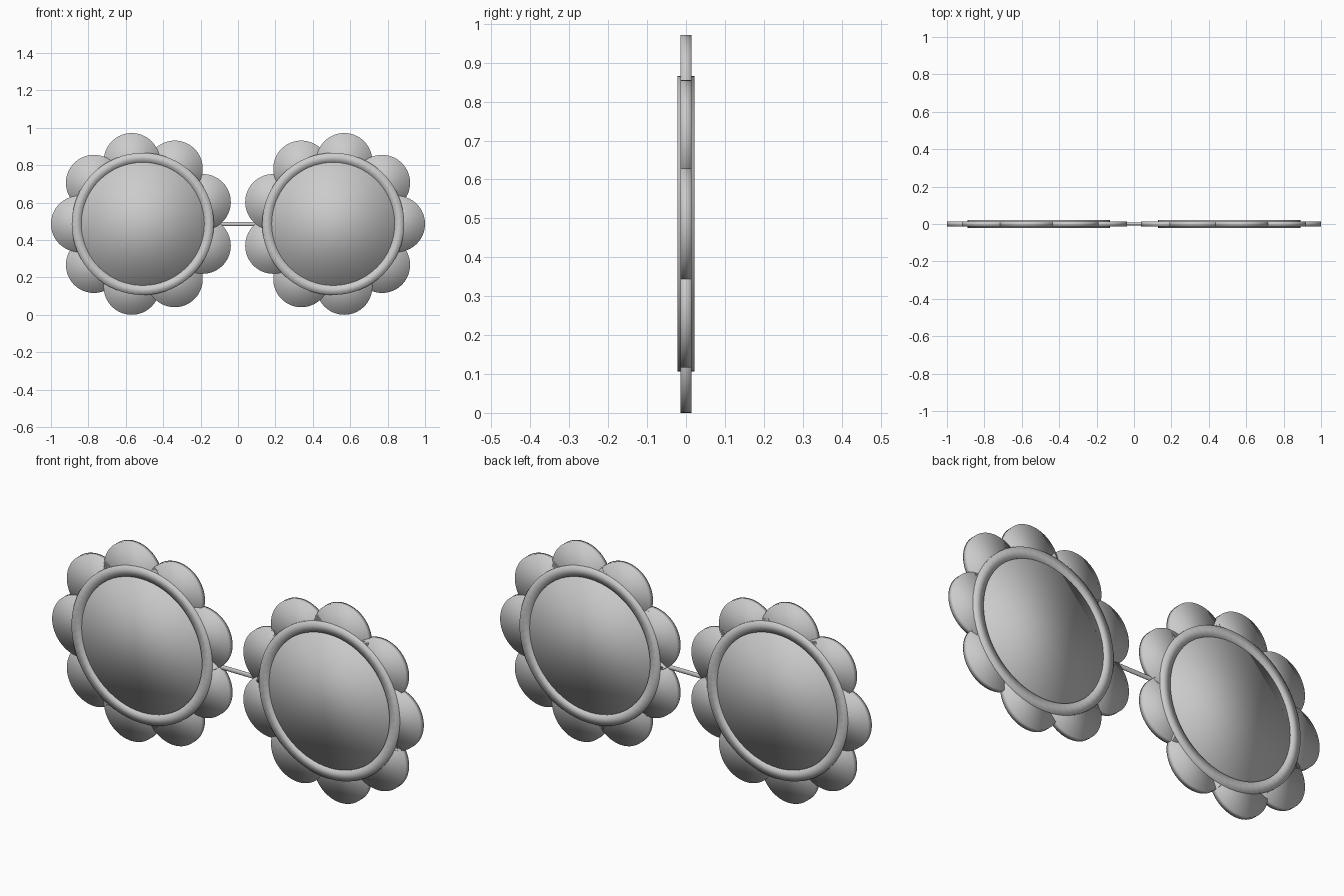
import bpy, bmesh
from math import sin, cos, pi, radians

if "Cube" in bpy.data.objects:
    bpy.data.objects.remove(bpy.data.objects["Cube"])

CX, CZ = 0.509, 0.486      # lens centre
SEG = 64


def finish(bm, name):
    bmesh.ops.recalc_face_normals(bm, faces=bm.faces)
    me = bpy.data.meshes.new(name)
    bm.to_mesh(me)
    bm.free()
    for p in me.polygons:
        p.use_smooth = True
    ob = bpy.data.objects.new(name, me)
    bpy.context.collection.objects.link(ob)
    return ob


def disc(name, x, z, radius, half):
    """Flat round plate facing -y, softly shaded across its edge."""
    bm = bmesh.new()
    loops = [[bm.verts.new((x + radius * cos(2 * pi * i / SEG), y,
                            z + radius * sin(2 * pi * i / SEG)))
              for i in range(SEG)] for y in (-half, half)]
    bm.faces.new(loops[0])
    bm.faces.new(loops[1][::-1])
    for i in range(SEG):
        j = (i + 1) % SEG
        bm.faces.new((loops[0][i], loops[1][i], loops[1][j], loops[0][j]))
    return finish(bm, name)


def ring(name, x, z, outer, inner, half):
    """Band with a rectangular cross-section."""
    profile = [(outer, -half), (outer, half), (inner, half), (inner, -half)]
    bm = bmesh.new()
    loops = [[bm.verts.new((x + r * cos(2 * pi * i / SEG), y,
                            z + r * sin(2 * pi * i / SEG)))
              for r, y in profile] for i in range(SEG)]
    for i in range(SEG):
        a, b = loops[i], loops[(i + 1) % SEG]
        for k in range(4):
            m = (k + 1) % 4
            bm.faces.new((a[k], a[m], b[m], b[k]))
    return finish(bm, name)


for side, label in ((-1, "left"), (1, "right")):
    x = side * CX
    # round lens and its rim
    disc(f"{label}_lens", x, CZ, 0.332, 0.016)
    ring(f"{label}_rim", x, CZ, 0.380, 0.329, 0.022)
    # nine petals, the first pointing outwards
    for i in range(9):
        a = radians(40 * i)
        disc(f"{label}_petal_{i + 1}", x + side * 0.341 * cos(a),
             CZ + 0.341 * sin(a), 0.15, 0.0135)

# thin bridge between the two flowers
bpy.ops.mesh.primitive_cylinder_add(vertices=24, radius=1, depth=0.30,
                                    location=(0, 0, CZ),
                                    rotation=(0, radians(90), 0))
bridge = bpy.context.object
bridge.name = "bridge"
bridge.scale = (0.011, 0.007, 1)
bpy.ops.object.transform_apply(location=False, rotation=True, scale=True)
bpy.ops.object.shade_smooth_by_angle()
